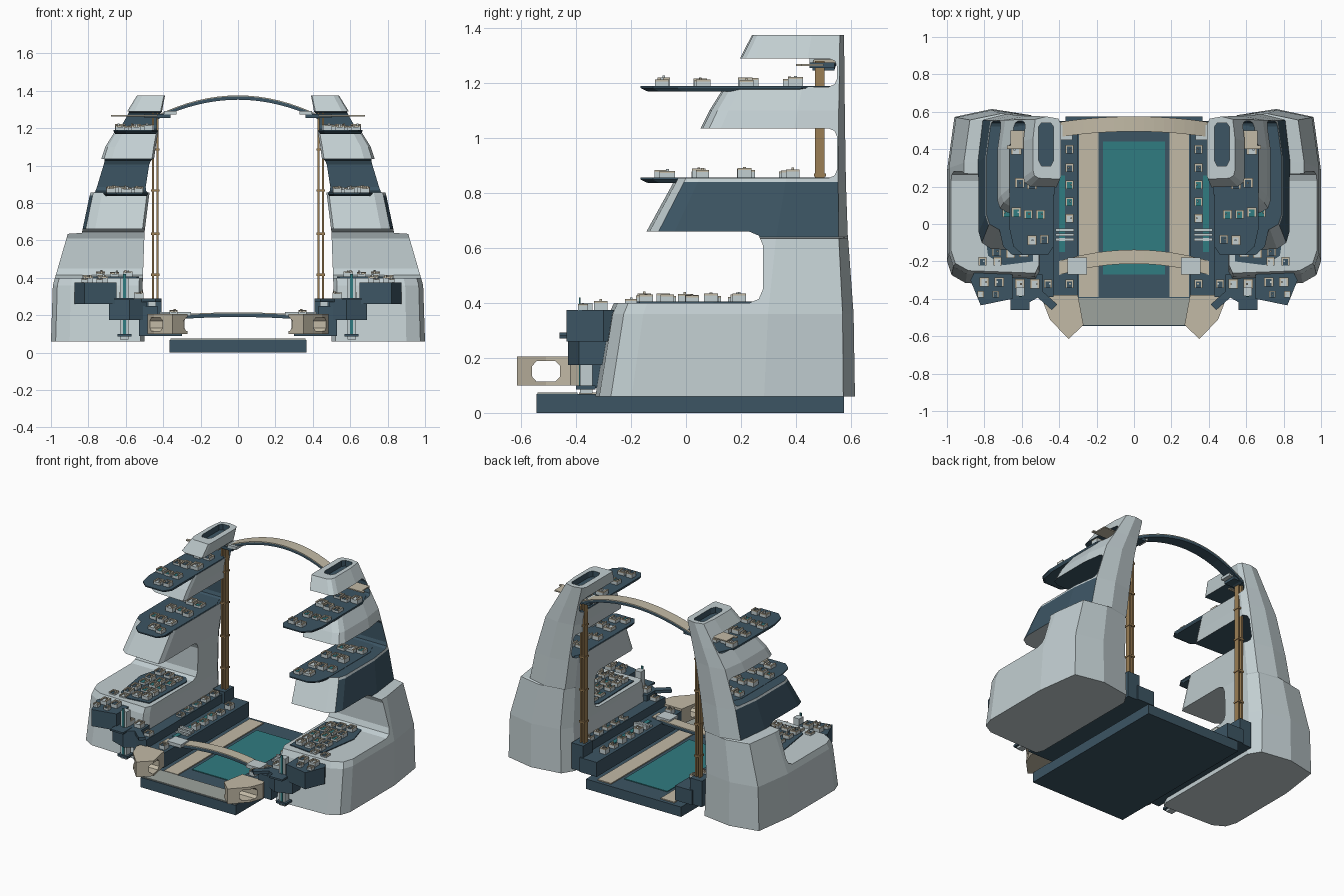
import bpy, bmesh, random
from mathutils import Vector

if "Cube" in bpy.data.objects:
    bpy.data.objects.remove(bpy.data.objects["Cube"])

random.seed(4)
COLORS = [("pale_hull", (.54, .62, .64)), ("slate", (.045, .09, .125)), ("sand", (.54, .49, .38)),
          ("teal_water", (.03, .2, .22)), ("bronze", (.33, .21, .09)), ("apron_grey", (.34, .37, .34))]
MATS = []
for n, c in COLORS:
    m = bpy.data.materials.new(n)
    m.diffuse_color = (*c, 1)
    m.use_nodes = True
    m.node_tree.nodes["Principled BSDF"].inputs["Base Color"].default_value = m.diffuse_color
    MATS.append(m)
PALE, SLATE, SAND, TEAL, BRONZE, APRON = range(6)


def loft(bm, rings, mat, cap=None):
    vs = [[bm.verts.new(p) for p in r] for r in rings]
    k = len(vs[0])
    fs = [bm.faces.new((a[i], a[(i + 1) % k], b[(i + 1) % k], b[i]))
          for a, b in zip(vs, vs[1:]) for i in range(k)]
    bottom, top = bm.faces.new(vs[0][::-1]), bm.faces.new(vs[-1])
    for f in fs + [bottom, top]:
        f.material_index = mat
    if cap is not None:
        top.material_index = cap


def prism(bm, pts, z0, z1, mat, cap=None):
    loft(bm, [[(x, y, z) for x, y in pts] for z in (z0, z1)], mat, cap)


def box(bm, x0, x1, y0, y1, z0, z1, mat, cap=None):
    prism(bm, [(x0, y0), (x1, y0), (x1, y1), (x0, y1)], z0, z1, mat, cap)


def finish(name, bm, mirror=True):
    bmesh.ops.recalc_face_normals(bm, faces=bm.faces)
    me = bpy.data.meshes.new(name)
    bm.to_mesh(me)
    bm.free()
    for m in MATS:
        me.materials.append(m)
    ob = bpy.data.objects.new(name, me)
    bpy.context.collection.objects.link(ob)
    if mirror:
        md = ob.modifiers.new("mirror", "MIRROR")
        md.use_mirror_merge = False
    return ob


def cut(ob, cutter):
    md = ob.modifiers.new("cut", "BOOLEAN")
    md.object, md.solver, md.material_mode = cutter, "EXACT", "TRANSFER"
    dg = bpy.context.evaluated_depsgraph_get()
    me = bpy.data.meshes.new_from_object(ob.evaluated_get(dg))
    ob.modifiers.clear()
    ob.data = me
    bpy.data.objects.remove(cutter)
    ob.modifiers.new("mirror", "MIRROR").use_mirror_merge = False


def notch(bm, z0, z1, yb, r, mat, yf=-.7, x0=.2, x1=1.2):
    # side profile with rounded inner corners, run across x
    q = r * .3
    prof = [(yf, z0), (yb - r, z0), (yb - q, z0 + q), (yb, z0 + r),
            (yb, z1 - r), (yb - q, z1 - q), (yb - r, z1), (yf, z1)]
    loft(bm, [[(x, y, z) for y, z in prof] for x in (x0, x1)], mat)


# Terraced towers: one tapering loft with terraces notched out
SHAPE = [(.04, 0), (.8, .015), (.95, .06), (1, .14), (1, .65), (.92, .955), (.52, 1),
         (.1, .965), (0, .88), (0, .05)]
LEVELS = [(.06, .50, 1.0, -.33, .615), (.36, .51, .99, -.28, .61), (.635, .50, .91, -.16, .59),
          (.64, .50, .835, -.155, .589), (.84, .475, .793, -.045, .582), (1.10, .44, .71, .085, .578),
          (1.22, .42, .635, .16, .577), (1.375, .39, .54, .24, .575)]
bm = bmesh.new()
loft(bm, [[(a + u * (b - a), c + v * (d - c), z) for u, v in SHAPE] for z, a, b, c, d in LEVELS], PALE)
tower = finish("terraced_tower", bm, False)
bm = bmesh.new()
notch(bm, .40, .66, .28, .05, PALE)
notch(bm, .855, 1.035, .55, .03, SLATE)
notch(bm, 1.187, 1.29, .55, .03, SLATE)
prism(bm, [(.445, .31), (.495, .31), (.51, .34), (.51, .52), (.495, .54), (.445, .54),
           (.43, .52), (.43, .34)], 1.335, 1.4, SLATE)
cut(tower, finish("terrace_cutter", bm, False))
slate_slot = tower.data.materials.find("slate")
for f in tower.data.polygons:   # dark outer flank of the middle terrace
    if .638 < f.center.z < .84 and f.normal.x > .6 and f.center.x > .7 and slate_slot >= 0:
        f.material_index = slate_slot


# Base slab with basin, walkways and front apron
bm = bmesh.new()
prism(bm, [(-.365, -.545), (.365, -.545), (.365, .575), (-.365, .575)], 0, .068, SLATE)
box(bm, -.165, .165, -.27, .44, .066, .073, TEAL)
for s in (-1, 1):
    a, b = sorted((s * .19, s * .295))
    box(bm, a, b, -.39, .55, .066, .075, SAND)
box(bm, -.36, .36, -.54, -.395, .066, .075, APRON)
finish("base_slab", bm, False)


# Arched bridges
def bridge(name, hx, z0, rise, y0, bow, w, th):
    bm = bmesh.new()
    for lo, hi, mat in ((-th, 0, SLATE), (0, .005, SAND)):
        rings = []
        for i in range(17):
            t = i / 8 - 1
            k = 1 - t * t
            x, y, z = hx * t, y0 + bow * k, z0 + rise * k
            rings.append([(x, y - w / 2, z + lo), (x, y + w / 2, z + lo),
                          (x, y + w / 2, z + hi), (x, y - w / 2, z + hi)])
        loft(bm, rings, mat)
    finish(name, bm, False)


bridge("top_arch", .43, 1.265, .105, .50, .035, .08, .018)
bridge("front_bridge", .4, .192, .018, -.235, .06, .075, .02)
bm = bmesh.new()
box(bm, .25, .355, -.27, -.18, .195, .218, PALE)      # bridge landings
box(bm, .33, .395, .45, .53, 1.272, 1.292, PALE)
finish("bridge_pads", bm)

# Lift posts with collars
bm = bmesh.new()
for x in (.43, .455):
    box(bm, x - .006, x + .006, .47, .505, .1, 1.28, BRONZE)
for z in (.41, .63, .86, 1.08):
    box(bm, .42, .465, .465, .51, z, z + .012, BRONZE)
box(bm, .41, .5, .44, .54, .09, .27, SLATE)
finish("lift_posts", bm)
bm = bmesh.new()
prism(bm, [(.36, .45), (.5, .45), (.5, .54), (.36, .54)], 1.255, 1.275, SLATE)
box(bm, .43, .68, .40, .42, 1.262, 1.27, SAND)
box(bm, .52, .66, .42, .5, 1.262, 1.27, SAND)
finish("upper_landing", bm)

# Overhanging terrace decks with tapered noses
bm = bmesh.new()
for x0, x1, z in ((.48, .72, .857), (.43, .665, 1.19)):
    out = [(x0 + .03, -.165), (x1 - .07, -.165), (x1 - .02, -.12), (x1, -.03), (x1, .42),
           (x1 - .05, .53), (x0 + .03, .53), (x0, .45), (x0, -.12)]
    c = Vector(((x0 + x1) / 2, .2))
    inner = [c + (Vector(p) - c) * .93 for p in out]
    loft(bm, [[(p[0], p[1], z - .02) for p in inner], [(p[0], p[1], z - .008) for p in out],
              [(p[0], p[1], z) for p in out]], SLATE)
prism(bm, [(.54, -.2), (.7, -.22), (.78, -.17), (.82, .1), (.78, .24), (.58, .255), (.53, .2)],
      .395, .406, SLATE)
finish("terrace_decks", bm)

# Waterside docks and stepped front quays
bm = bmesh.new()
box(bm, .3, .43, -.39, .55, .09, .19, SLATE)
box(bm, .43, .53, -.39, .5, .09, .25, SLATE)
box(bm, .37, .4, -.15, .26, .188, .194, TEAL)
prism(bm, [(.49, -.27), (.49, -.38), (.58, -.43), (.69, -.39), (.69, -.25)], .175, .29, SLATE)
prism(bm, [(.65, -.25), (.65, -.40), (.82, -.435), (.875, -.30), (.85, -.25)], .26, .375, SLATE)
prism(bm, [(.41, -.43), (.44, -.46), (.53, -.38), (.50, -.35)], .27, .29, SLATE)
box(bm, .56, .66, -.46, -.36, .28, .292, SLATE)
for i in range(3):                                    # steps
    box(bm, .32, .42, -.09 + i * .025, -.075 + i * .025, .19, .2 + i * .008, PALE)
finish("docks", bm)

bm = bmesh.new()
box(bm, .585, .63, -.385, -.34, .07, .40, PALE)
box(bm, .60, .615, -.39, -.384, .09, .42, TEAL)
box(bm, .57, .645, -.40, -.33, .085, .1, SLATE)
finish("quay_column", bm)

# Sand-coloured prow blocks with a window through each side
bm = bmesh.new()
prism(bm, [(.3, -.38), (.27, -.54), (.35, -.615), (.45, -.51), (.485, -.42), (.47, -.38)], .1, .205, SAND)
prow = finish("prow_block", bm, False)
bm = bmesh.new()
prism_pts = [(-.545, .115), (-.475, .115), (-.458, .132), (-.458, .17), (-.475, .188),
             (-.545, .188), (-.56, .17), (-.56, .132)]
loft(bm, [[(x, y, z) for y, z in prism_pts] for x in (.1, .7)], SAND)
cut(prow, finish("window_cutter", bm, False))


# Little buildings: plinth, three-sided rim, coloured court and a small tower
def building(bm, x, y, z, s, h):
    a = s / 2
    w = s * .2
    box(bm, x - a, x + a, y - a, y + a, z - .002, z + h, PALE, random.choice((TEAL, SLATE, PALE)))
    for r in ((x - a, x - a + w, y - a, y + a), (x + a - w, x + a, y - a, y + a),
              (x - a + w, x + a - w, y + a - w, y + a)):
        box(bm, *r, z + h - .001, z + h + .007, SAND)
    tx = x + random.uniform(-.3, .3) * s
    box(bm, tx - w / 2, tx + w / 2, y - w / 2, y + w / 2, z + h - .001,
        z + h + random.uniform(.005, .016), random.choice((PALE, SAND)))


bm = bmesh.new()
for x0, z in ((.53, .857), (.48, 1.19)):              # upper terraces
    for j, y in enumerate((-.08, .06, .23, .38)):
        for i in range(3 if j else 2):
            building(bm, x0 + i * .065 + (.02 if j % 2 else 0), y + random.uniform(-.02, .02), z,
                     random.uniform(.045, .06), random.uniform(.014, .027))
for y in (-.15, -.07, .01, .1, .19):                  # lower terrace
    for x in (.59, .66, .735):
        building(bm, x, y + random.uniform(-.015, .015), .406, .05, random.uniform(.008, .022))
for x in (.72, .8):
    building(bm, x, -.31, .375, .05, .025)
    building(bm, x + .02, -.375, .375, .035, .015)
    building(bm, x + .01, -.2, .40, .045, .008)
for x in (.53, .61):
    building(bm, x, -.32, .29, .05, .025)
for y in (-.32, .03, .12, .21, .3, .4):               # docks
    building(bm, .345, y, .19, .045, random.uniform(.015, .035))
    building(bm, .46, y, .25, .045, random.uniform(.008, .02))
finish("small_buildings", bm)
